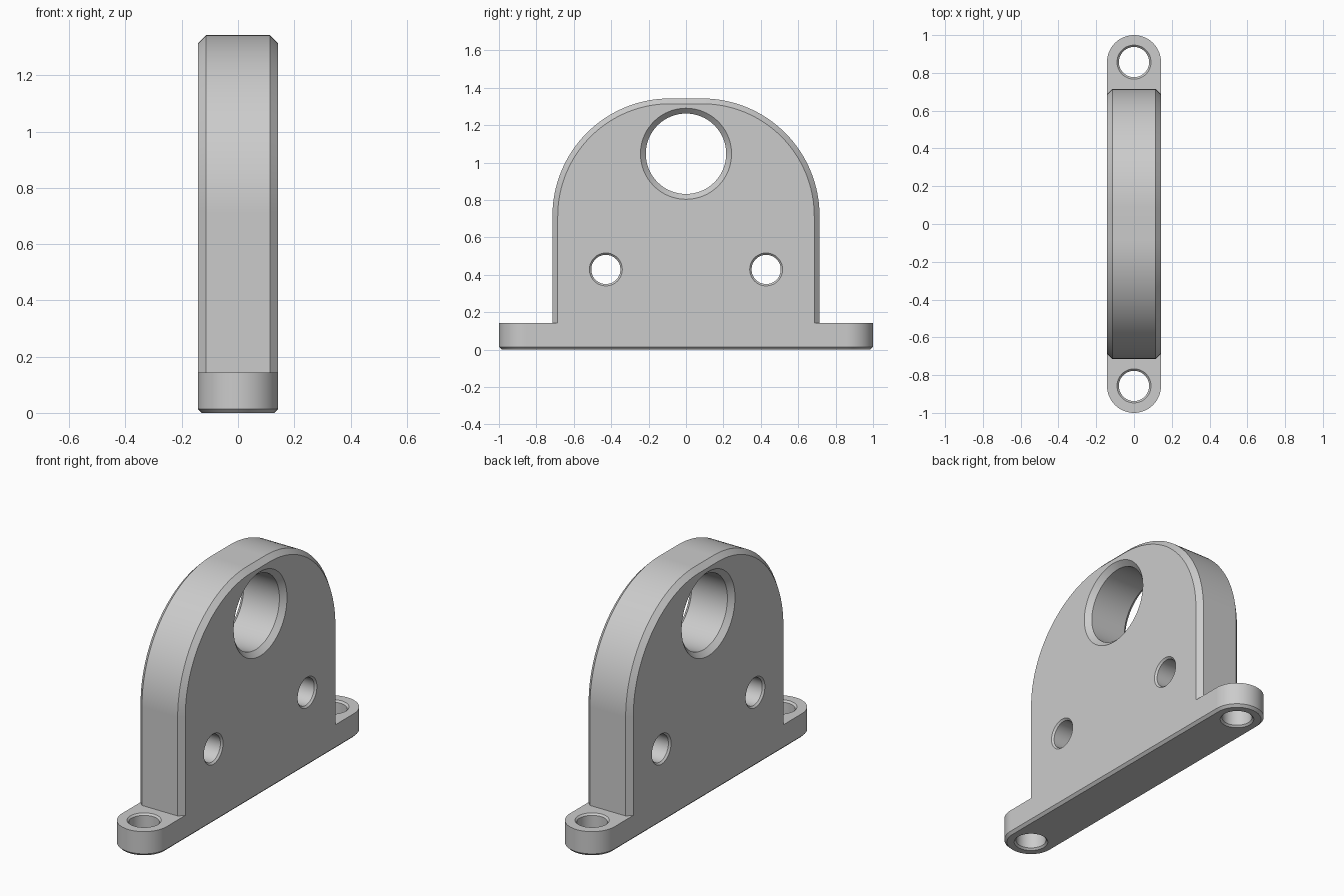
import bpy
import bmesh
from math import pi, cos, sin

if "Cube" in bpy.data.objects:
    bpy.data.objects.remove(bpy.data.objects["Cube"])

HALF = 1 / 7          # half thickness, also the foot height
CH = HALF / 5         # chamfer of the plate and its bores
FOOT_Y = 1 - HALF     # centre of the rounded foot ends
SEG = 32              # segments per half circle

grey = bpy.data.materials.new("grey_metal")
grey.use_nodes = True
grey.diffuse_color = (0.6, 0.6, 0.6, 1)
grey.node_tree.nodes["Principled BSDF"].inputs["Base Color"].default_value = (0.6, 0.6, 0.6, 1)


def arc(cu, cv, r, a0, a1, n):
    return [(cu + r * cos(a0 + (a1 - a0) * i / n),
             cv + r * sin(a0 + (a1 - a0) * i / n)) for i in range(n + 1)]


def loft(name, sections, place):
    """Skin a closed solid through (level, outline) sections."""
    bm = bmesh.new()
    rings = [[bm.verts.new(place(u, v, w)) for u, v in outline]
             for w, outline in sections]
    for a, b in zip(rings, rings[1:]):
        for i in range(len(a)):
            bm.faces.new((a[i - 1], a[i], b[i], b[i - 1]))
    bm.faces.new(rings[0])
    bm.faces.new(rings[-1])
    bmesh.ops.recalc_face_normals(bm, faces=bm.faces)
    mesh = bpy.data.meshes.new(name)
    bm.to_mesh(mesh)
    bm.free()
    mesh.materials.append(grey)
    obj = bpy.data.objects.new(name, mesh)
    bpy.context.collection.objects.link(obj)
    return obj


def along_x(u, v, w):
    return (w, u, v)


def along_z(u, v, w):
    return (u, v, w)


def foot_outline(inset):
    r = HALF - inset
    return arc(0, FOOT_Y, r, 0, pi, SEG) + arc(0, -FOOT_Y, r, pi, 2 * pi, SEG)


def plate_outline(inset):
    # Straight sides, two quarter arcs and a short flat top
    r, cy, cz = 4.4 * HALF - inset, 0.6 * HALF, 5 * HALF
    side = cy + r
    return ([(side, HALF / 2)] + arc(cy, cz, r, 0, pi / 2, SEG)
            + arc(-cy, cz, r, pi / 2, pi, SEG) + [(-side, HALF / 2)])


def bore(name, u, v, r, chamfer, mid, place):
    """Cutter for a through hole with a chamfer at both mouths."""
    over = 0.01
    levels = [(-HALF - over, r + chamfer + over) if mid == 0 else (-over, r + chamfer + over),
              (mid - (HALF if mid == 0 else HALF / 2) + chamfer, r)]
    levels += [(2 * mid - w, rad) for w, rad in reversed(levels)]
    return loft(name, [(w, arc(u, v, rad, 0, 2 * pi, 2 * SEG)[:-1]) for w, rad in levels], place)


# Foot with rounded ends and a chamfered underside
bracket = loft("bearing_bracket",
               [(0, foot_outline(HALF / 10)), (HALF / 10, foot_outline(0)),
                (HALF, foot_outline(0))], along_z)

# Upright arched plate, chamfered on both faces
plate = loft("arched_plate",
             [(-HALF, plate_outline(CH)), (CH - HALF, plate_outline(0)),
              (HALF - CH, plate_outline(0)), (HALF, plate_outline(CH))], along_x)

# Main bore, two cross holes and two vertical bolt holes
cutters = [bore("main_bore", 0, 1.047, 0.215, CH, 0, along_x)]
for s in (-1, 1):
    cutters.append(bore("cross_hole", s * 3 * HALF, 3 * HALF, 0.078, 0.01, 0, along_x))
    cutters.append(bore("bolt_hole", 0, s * FOOT_Y, 0.08, 0.01, HALF / 2, along_z))

bpy.ops.object.select_all(action="DESELECT")
bpy.context.view_layer.objects.active = bracket
bracket.select_set(True)
for tool in [plate] + cutters:
    mod = bracket.modifiers.new(tool.name, "BOOLEAN")
    mod.operation = "UNION" if tool is plate else "DIFFERENCE"
    mod.solver = "EXACT"
    mod.object = tool
    bpy.ops.object.modifier_apply(modifier=mod.name)
    bpy.data.objects.remove(tool)

# Merge coplanar faces left by the union, then smooth the curved walls
bm = bmesh.new()
bm.from_mesh(bracket.data)
bmesh.ops.remove_doubles(bm, verts=bm.verts, dist=0.00001)
bmesh.ops.dissolve_limit(bm, angle_limit=0.002, verts=bm.verts, edges=bm.edges)
bm.to_mesh(bracket.data)
bm.free()
bpy.ops.object.shade_smooth_by_angle(angle=pi / 6)
weighted = bracket.modifiers.new("face_weighting", "WEIGHTED_NORMAL")
weighted.keep_sharp = True
